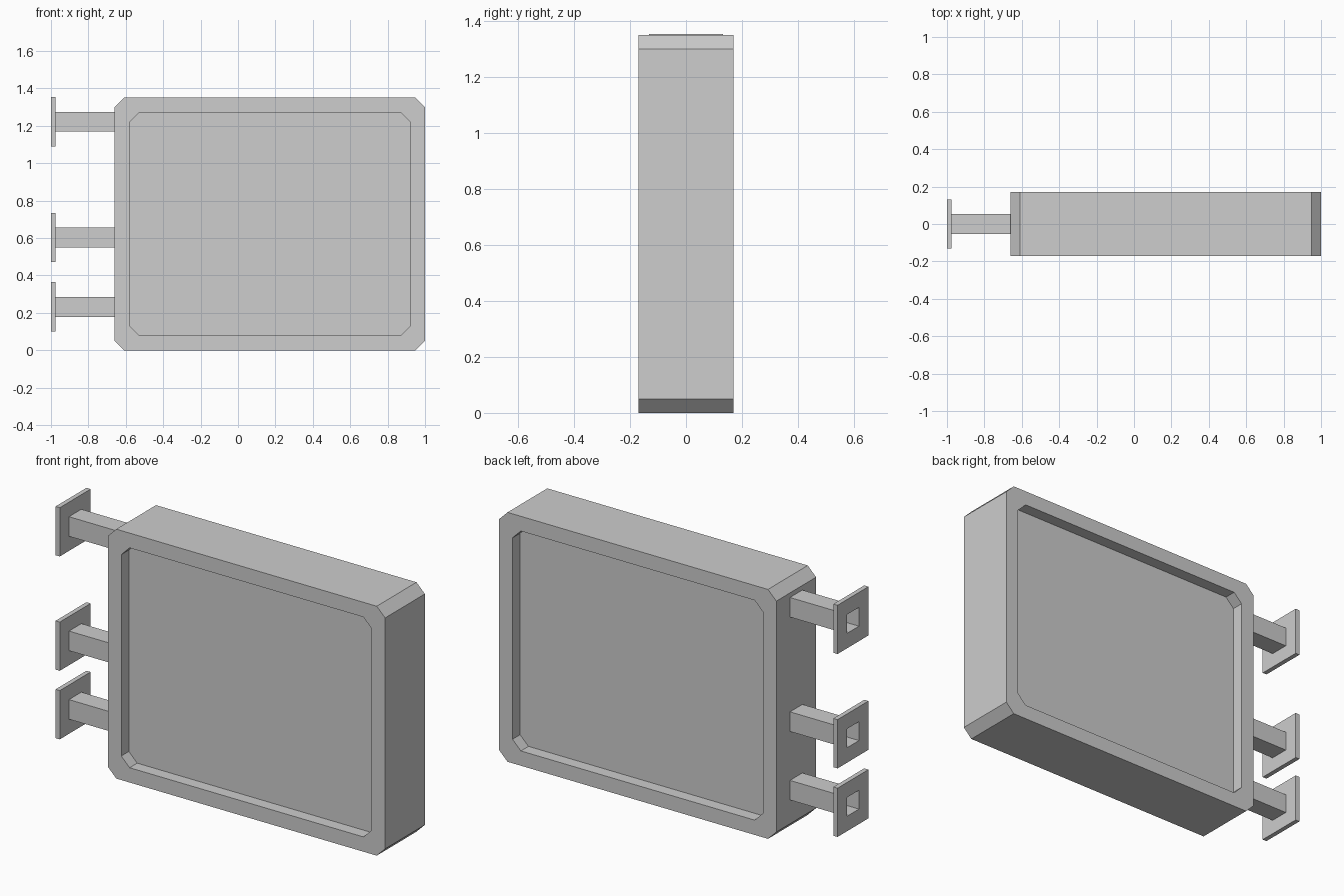
import bpy
import bmesh

cube = bpy.data.objects.get("Cube")
if cube:
    bpy.data.objects.remove(cube, do_unlink=True)

grey = bpy.data.materials.new("plain grey")
grey.use_nodes = True
colour = (0.61, 0.61, 0.61, 1)
grey.diffuse_color = colour
grey.node_tree.nodes["Principled BSDF"].inputs["Base Color"].default_value = colour


def loft(name, rings, closed):
    """Skin matching rings of points; cap the ends or join last to first."""
    bm = bmesh.new()
    loops = [[bm.verts.new(p) for p in ring] for ring in rings]
    pairs = list(zip(loops, loops[1:]))
    if closed:
        pairs.append((loops[-1], loops[0]))
    else:
        bm.faces.new(loops[0])
        bm.faces.new(loops[-1])
    for a, b in pairs:
        for i in range(len(a)):
            j = (i + 1) % len(a)
            bm.faces.new((a[i], a[j], b[j], b[i]))
    bmesh.ops.recalc_face_normals(bm, faces=bm.faces)
    mesh = bpy.data.meshes.new(name)
    bm.to_mesh(mesh)
    bm.free()
    mesh.materials.append(grey)
    obj = bpy.data.objects.new(name, mesh)
    bpy.context.collection.objects.link(obj)
    return obj


def cut_corner_ring(y, inset, cut=0.05):
    """Rectangle with clipped corners in the xz plane."""
    l, r, b, t = -0.66 + inset, 1 - inset, inset, 1.35 - inset
    return [(x, y, z) for x, z in (
        (l + cut, b), (r - cut, b), (r, b + cut), (r, t - cut),
        (r - cut, t), (l + cut, t), (l, t - cut), (l, b + cut))]


def square_ring(x, half, z):
    return [(x, u * half, z + v * half)
            for u, v in ((-1, -1), (1, -1), (1, 1), (-1, 1))]


# Sign box with a recessed panel on both faces
half_depth, recess, border = 0.17, 0.065, 0.08
floor = half_depth - recess
steps = [(-floor, border), (-half_depth, border), (-half_depth, 0),
         (half_depth, 0), (half_depth, border), (floor, border)]
loft("sign_box", [cut_corner_ring(y, inset) for y, inset in steps], False)

# Hollow square arms, each ending in a wall plate
wall, plate_in, plate_out = -0.66, -0.975, -1.0
arm, bore, plate = 0.053, 0.051, 0.132
outline = [(wall, arm), (plate_in, arm), (plate_in, plate),
           (plate_out, plate), (plate_out, bore), (wall, bore)]
for name, z in (("upper", 1.222), ("middle", 0.603), ("lower", 0.232)):
    loft(name + "_wall_bracket",
         [square_ring(x, half, z) for x, half in outline], True)
